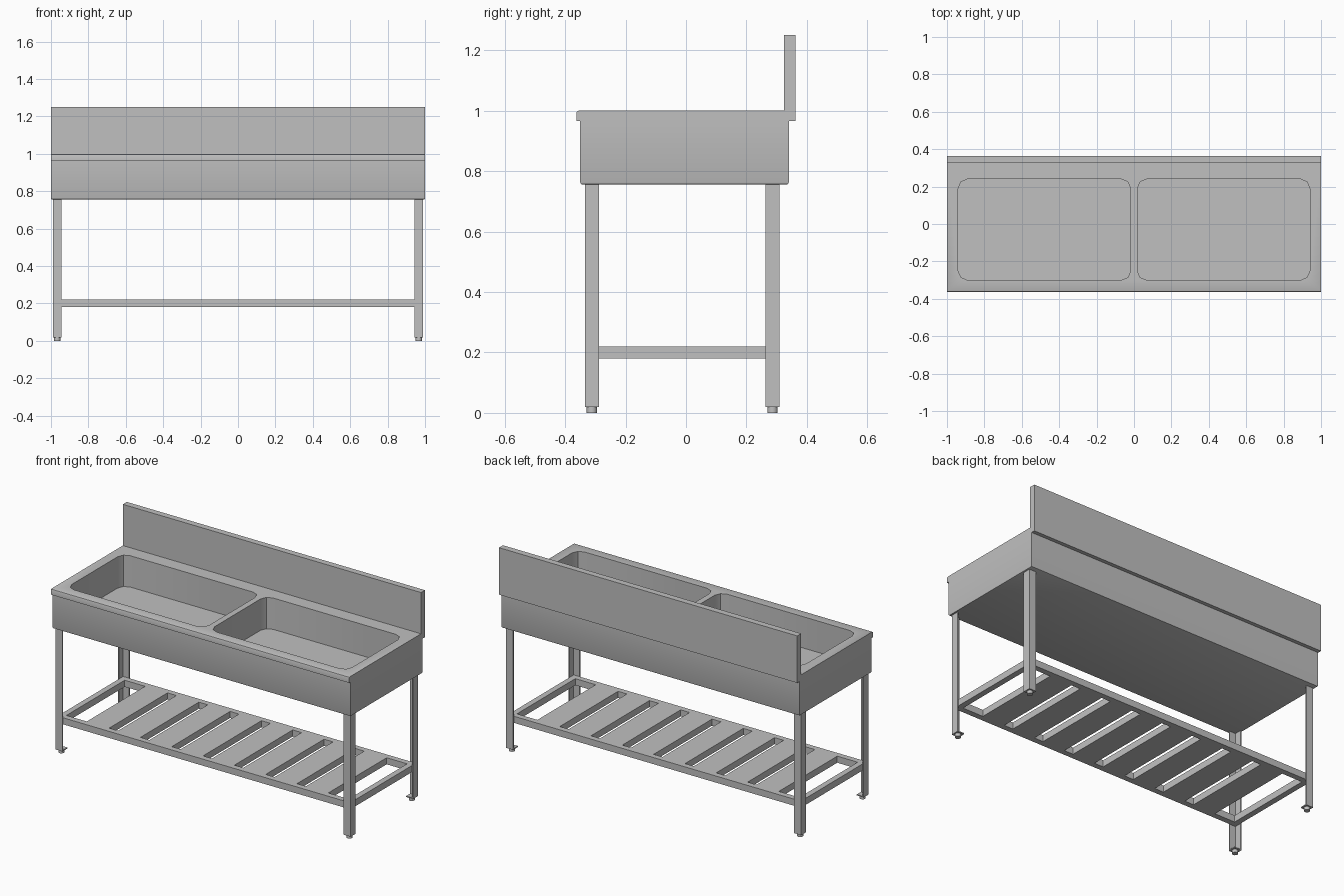
import bpy, bmesh, math
from mathutils import Matrix, Vector

cube = bpy.data.objects.get("Cube")
if cube:
    bpy.data.objects.remove(cube)

steel = bpy.data.materials.new("brushed_steel")
steel.use_nodes = True
COLOUR = (0.53, 0.53, 0.53, 1)
steel.diffuse_color = COLOUR
steel.node_tree.nodes["Principled BSDF"].inputs["Base Color"].default_value = COLOUR


def finish(bm, name):
    """Turn a bmesh into a named steel object."""
    bmesh.ops.recalc_face_normals(bm, faces=bm.faces[:])
    mesh = bpy.data.meshes.new(name)
    bm.to_mesh(mesh)
    bm.free()
    mesh.materials.append(steel)
    obj = bpy.data.objects.new(name, mesh)
    bpy.context.collection.objects.link(obj)
    return obj


def add_box(bm, lo, hi):
    lo, hi = Vector(lo), Vector(hi)
    place = Matrix.Translation((lo + hi) / 2) @ Matrix.Diagonal((*(hi - lo), 1))
    return bmesh.ops.create_cube(bm, size=1, matrix=place)["verts"]


def box(name, lo, hi):
    bm = bmesh.new()
    add_box(bm, lo, hi)
    return finish(bm, name)


def prism(bm, points, axis_vector):
    """Extrude a closed outline along a vector."""
    face = bm.faces.new([bm.verts.new(p) for p in points])
    new = bmesh.ops.extrude_face_region(bm, geom=[face])["geom"]
    verts = [v for v in new if isinstance(v, bmesh.types.BMVert)]
    bmesh.ops.translate(bm, verts=verts, vec=axis_vector)


def smooth(obj, degrees):
    bpy.ops.object.select_all(action="DESELECT")
    obj.select_set(True)
    bpy.context.view_layer.objects.active = obj
    bpy.ops.object.shade_smooth_by_angle(angle=math.radians(degrees))


# Sink body: side profile with a front lip, soft lower edges
BOTTOM, LIP, TOP = 0.755, 0.965, 1.0
profile = [(-0.35, BOTTOM), (0.34, BOTTOM), (0.34, LIP), (0.325, LIP),
           (0.325, TOP), (-0.363, TOP), (-0.363, LIP), (-0.35, LIP)]
bm = bmesh.new()
prism(bm, [(-1, y, z) for y, z in profile], (2, 0, 0))
soft = []
for e in bm.edges:
    a, b = (v.co for v in e.verts)
    low = max(a.z, b.z) < BOTTOM + 0.001
    front_top = min(a.z, b.z) > TOP - 0.001 and max(a.y, b.y) < 0
    if low or front_top:
        soft.append(e)
bmesh.ops.bevel(bm, geom=soft, offset=0.008, segments=2, profile=0.5, affect="EDGES")
body = finish(bm, "sink_body")

# Two basins cut from the top
for side in (-1, 1):
    bm = bmesh.new()
    x0, x1 = sorted((side * 0.018, side * 0.94))
    add_box(bm, (x0, -0.30, 0.81), (x1, 0.24, 1.1))
    upright = [e for e in bm.edges if abs(e.verts[0].co.z - e.verts[1].co.z) > 0.1]
    bmesh.ops.bevel(bm, geom=upright, offset=0.05, segments=2, profile=0.5, affect="EDGES")
    cutter = finish(bm, "basin_cutter")
    cutter.hide_render = True
    cut = body.modifiers.new("basin", "BOOLEAN")
    cut.operation = "DIFFERENCE"
    cut.solver = "EXACT"
    cut.object = cutter
    bpy.context.view_layer.objects.active = body
    bpy.ops.object.modifier_apply(modifier=cut.name)
    bpy.data.objects.remove(cutter)
smooth(body, 40)

# Splash panel along the back
box("backsplash", (-1, 0.325, LIP), (1, 0.363, 1.25))

# Angle-section legs, each with a base plate and a round foot
W, T = 0.047, 0.007
for sx, side in ((-1, "right"), (1, "left")):
    for sy, y, end in ((-1, -0.335, "front"), (1, 0.31, "back")):
        x = sx * 0.99

        def at(u, v, z=0):
            return (x - sx * u, y - sy * v, z)

        bm = bmesh.new()
        angle = [(0, 0), (W, 0), (W, T), (T, T), (T, W), (0, W)]
        prism(bm, [at(u, v, 0.02) for u, v in angle], (0, 0, BOTTOM - 0.015))
        finish(bm, f"{end}_{side}_leg")

        bm = bmesh.new()
        plate = [(0, 0), (W, 0), (W, W), (0, W)]
        prism(bm, [at(u, v, 0.019) for u, v in plate], (0, 0, 0.006))
        finish(bm, f"{end}_{side}_base_plate")

        bm = bmesh.new()
        bmesh.ops.create_cone(bm, cap_ends=True, segments=12, radius1=0.017, radius2=0.017,
                              depth=0.02, matrix=Matrix.Translation(at(W / 2, W / 2, 0.01)))
        smooth(finish(bm, f"{end}_{side}_foot"), 40)

# Lower shelf frame
LOW, HIGH, RAIL = 0.18, 0.22, 0.035
FRONT, BACK, END = -0.327, 0.302, 0.982
box("front_rail", (-END, FRONT, LOW), (END, FRONT + RAIL, HIGH))
box("back_rail", (-END, BACK - RAIL, LOW), (END, BACK, HIGH))
for sx, side in ((-1, "right"), (1, "left")):
    x0, x1 = sorted((sx * END, sx * (END - RAIL)))
    box(f"{side}_rail", (x0, FRONT + RAIL, LOW), (x1, BACK - RAIL, HIGH))

# Shelf slats
COUNT, PITCH, WIDTH = 8, 0.21, 0.15
for i in range(COUNT):
    x = (i - (COUNT - 1) / 2) * PITCH
    box(f"shelf_slat_{i + 1}", (x - WIDTH / 2, FRONT + RAIL, LOW),
        (x + WIDTH / 2, BACK - RAIL, HIGH))
